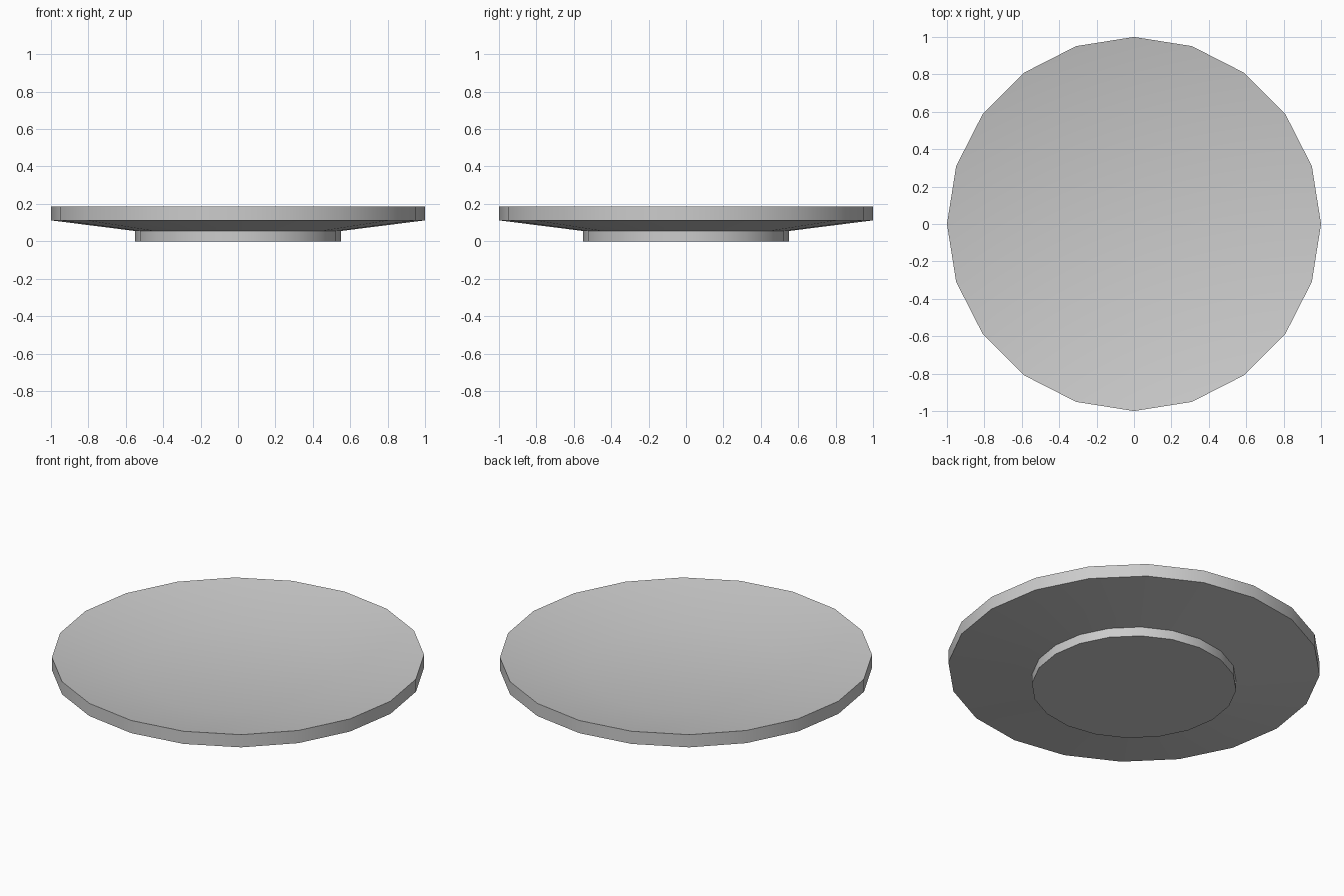
import bpy, bmesh, math

if "Cube" in bpy.data.objects:
    bpy.data.objects.remove(bpy.data.objects["Cube"])

SIDES = 20


def lathe(name, profile):
    """Revolve (radius, z) points around z, closing both ends with a flat cap."""
    bm = bmesh.new()
    rings = []
    for r, z in profile:
        ring = []
        for i in range(SIDES):
            a = 2 * math.pi * i / SIDES
            ring.append(bm.verts.new((r * math.cos(a), r * math.sin(a), z)))
        rings.append(ring)
    for lower, upper in zip(rings, rings[1:]):
        for i in range(SIDES):
            j = (i + 1) % SIDES
            bm.faces.new((lower[i], lower[j], upper[j], upper[i]))
    bm.faces.new(rings[0][::-1])
    bm.faces.new(rings[-1])
    bmesh.ops.recalc_face_normals(bm, faces=bm.faces)
    mesh = bpy.data.meshes.new(name)
    bm.to_mesh(mesh)
    bm.free()
    obj = bpy.data.objects.new(name, mesh)
    bpy.context.collection.objects.link(obj)
    return obj


# Plate: foot ring, sloped underside, upright rim, sloped well and flat floor
plate = lathe("plate", [
    (0.55, 0.0),
    (0.55, 0.055),
    (1.0, 0.112),
    (1.0, 0.187),
    (0.55, 0.103),
])

# Smooth around the rim, crisp at the profile corners
bpy.context.view_layer.objects.active = plate
plate.select_set(True)
bpy.ops.object.shade_smooth_by_angle(angle=math.radians(30))
